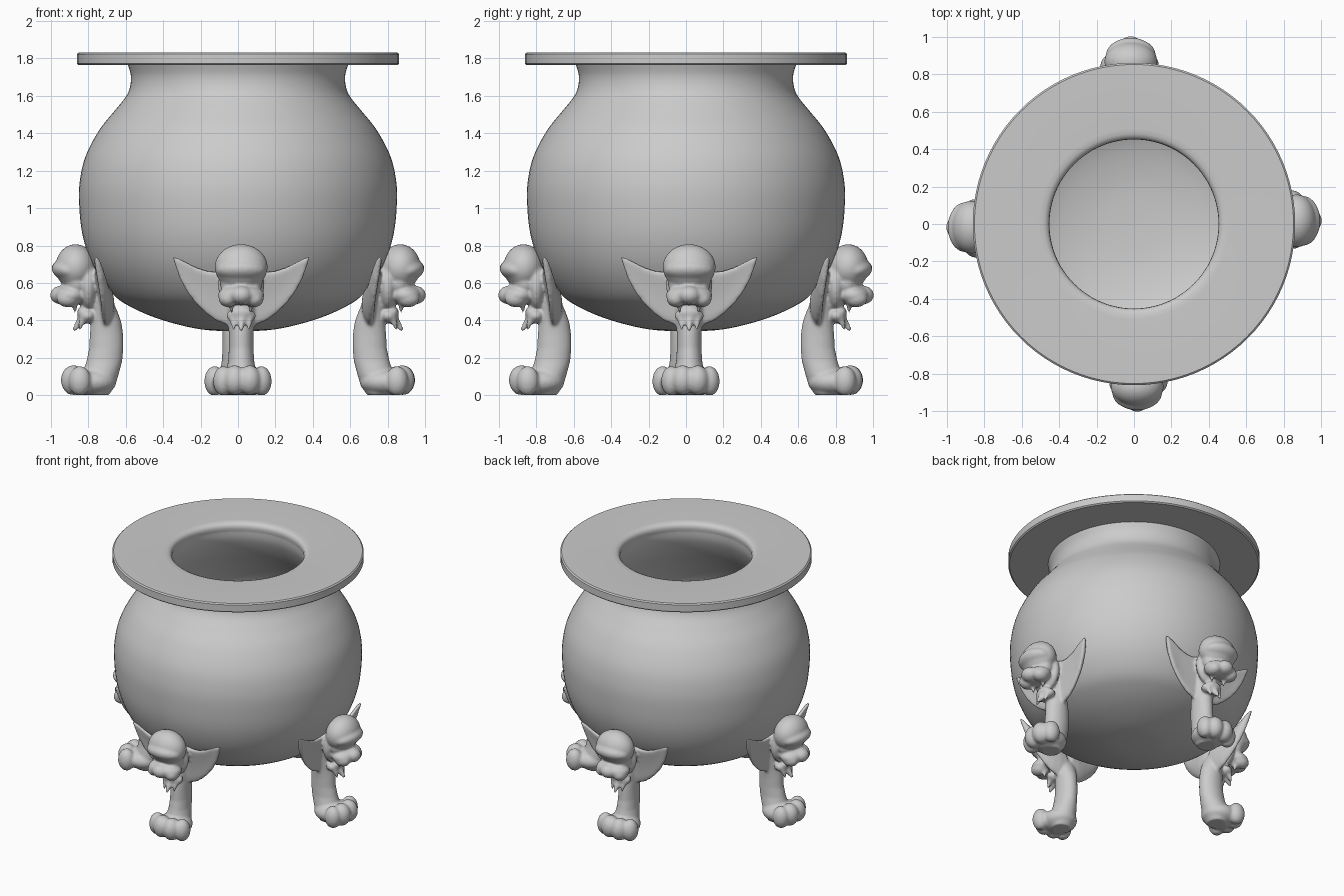
import bpy, bmesh, math
from mathutils import Matrix, Vector

if "Cube" in bpy.data.objects:
    bpy.data.objects.remove(bpy.data.objects["Cube"])


def spline(pts, n=5):
    """Catmull-Rom through 2D profile points."""
    out = []
    p = [pts[0]] + pts + [pts[-1]]
    for i in range(1, len(p) - 2):
        a, b, c, d = (Vector(q) for q in p[i - 1:i + 3])
        for k in range(n):
            t = k / n
            out.append(0.5 * (2 * b + (c - a) * t + (2 * a - 5 * b + 4 * c - d) * t * t
                              + (3 * b - a - 3 * c + d) * t ** 3))
    return out + [Vector(pts[-1])]


def loft(bm, rings, cap=True, closed=False):
    vs = [[bm.verts.new(p) for p in r] for r in rings]
    n = len(vs[0])
    pairs = list(zip(vs, vs[1:])) + ([(vs[-1], vs[0])] if closed else [])
    for a, b in pairs:
        for i in range(n):
            j = (i + 1) % n
            bm.faces.new((a[i], a[j], b[j], b[i]))
    if cap and not closed:
        bm.faces.new(vs[0])
        bm.faces.new(vs[-1])


def finish(bm, name, angle=40):
    bmesh.ops.recalc_face_normals(bm, faces=bm.faces)
    me = bpy.data.meshes.new(name)
    bm.to_mesh(me)
    bm.free()
    ob = bpy.data.objects.new(name, me)
    bpy.context.collection.objects.link(ob)
    bpy.ops.object.select_all(action='DESELECT')
    bpy.context.view_layer.objects.active = ob
    ob.select_set(True)
    bpy.ops.object.shade_smooth_by_angle(angle=math.radians(angle))
    return ob


def lathe(name, prof, closed=False, seg=96):
    bm = bmesh.new()
    loft(bm, [[(r * math.cos(2 * math.pi * i / seg), r * math.sin(2 * math.pi * i / seg), z)
               for i in range(seg)] for r, z in prof], closed=closed)
    return finish(bm, name)


# Pot body: outer wall up to the neck, then the inner wall down to the bowl floor
outer = [(.004, .34), (.2, .352), (.4, .4), (.56, .465), (.67, .54), (.77, .68), (.83, .85),
         (.85, 1.04), (.842, 1.17), (.81, 1.29), (.74, 1.42), (.66, 1.52), (.6, 1.595),
         (.577, 1.65), (.573, 1.71), (.59, 1.77)]
inner = [(.458, 1.77), (.47, 1.69), (.53, 1.57), (.65, 1.4), (.73, 1.24), (.755, 1.04),
         (.73, .85), (.65, .66), (.48, .52), (.25, .455), (.004, .44)]
lathe("pot_body", spline(outer) + spline(inner))

# Wide flat rim with a rounded inner lip
lathe("rim", [(.458, 1.765), (.452, 1.79), (.455, 1.808), (.464, 1.821), (.482, 1.829), (.51, 1.831),
              (.853, 1.831), (.862, 1.823), (.862, 1.772), (.853, 1.764)], closed=True)

# Goblin leg, modelled at the front: t = sideways, r = outward, z = up
leg = bmesh.new()


def blob(t, r, z, ht, hr, hz, tilt=0):
    m = (Matrix.Translation((t, -r, z)) @ Matrix.Rotation(math.radians(tilt), 4, 'X')
         @ Matrix.Diagonal((ht, hr, hz, 1)))
    bmesh.ops.create_uvsphere(leg, u_segments=28, v_segments=18, radius=1, matrix=m)


def spike(p0, p1, rad):
    a, b = (Vector((p[0], -p[1], p[2])) for p in (p0, p1))
    m = Matrix.Translation((a + b) / 2) @ (b - a).to_track_quat('Z', 'Y').to_matrix().to_4x4()
    bmesh.ops.create_cone(leg, cap_ends=True, segments=14, radius1=rad, radius2=rad * .25,
                          depth=(b - a).length, matrix=m)


# Shin column, rings of (z, r, half depth, half width)
ANG = [2 * math.pi * i / 24 for i in range(24)]
loft(leg, [[(hw * math.cos(a), -(r + hd * math.sin(a)), z) for a in ANG]
           for z, r, hd, hw in [(.58, .755, .05, .07), (.45, .715, .07, .075), (.39, .705, .082, .07),
                                (.32, .703, .09, .066), (.25, .704, .092, .066), (.18, .715, .096, .07),
                                (.11, .735, .097, .085), (.05, .745, .088, .085), (.0, .75, .06, .07)]])
# Foot and toes
blob(0, .78, .07, .12, .13, .075)
for t, r, z, s in [(-.095, .85, .075, .055), (-.035, .878, .08, .062),
                   (.045, .88, .08, .062), (.108, .845, .075, .055)]:
    blob(t, r, z, s, s + .005, .08)
# Skull, brow, cheeks, snout, nose
blob(0, .868, .685, .142, .108, .122)
blob(0, .9, .665, .135, .098, .06, -12)
blob(0, .8, .59, .125, .055, .14)
blob(0, .86, .6, .115, .075, .08)
blob(0, .895, .535, .125, .09, .055)
blob(0, .945, .535, .06, .06, .05)
for s in (-1, 1):
    blob(s * .07, .91, .515, .05, .06, .045)
    spike((s * .055, .875, .5), (s * .05, .87, .44), .022)
    spike((s * .045, .82, .42), (s * .04, .85, .35), .025)
# Lower jaw and beard tip
blob(0, .805, .425, .08, .05, .04)
blob(0, .83, .44, .06, .03, .035)
spike((0, .82, .42), (0, .88, .345), .035)

# Ears: cupped thin lofts swept out to a point, stations of (t, z low, z high, thickness)
for s in (-1, 1):
    rings = []
    for t, lo, hi, th in [(.02, .37, .67, .04), (.08, .375, .675, .04), (.13, .395, .662, .035),
                          (.18, .43, .665, .03), (.23, .475, .682, .026), (.28, .535, .705, .024),
                          (.325, .615, .728, .02), (.35, .685, .738, .016), (.365, .732, .744, .008)]:
        ring = []
        for a in ANG:
            c = math.sin(a)
            z = (lo + hi) / 2 + (hi - lo) / 2 * c
            cup = .1 * (hi - lo) * (c * c - .5)
            ring.append((s * t, -(.69 + .18 * (z - .36) + cup + th * math.cos(a)), z))
        rings.append(ring)
    loft(leg, rings)

for v in leg.verts:
    v.co.z = max(v.co.z, .0)
front = finish(leg, "front_leg", 180)

# Fuse the forms into one sculpted surface
rm = front.modifiers.new("fuse", 'REMESH')
rm.mode = 'VOXEL'
rm.voxel_size = .009
rm.use_smooth_shade = True
sm = front.modifiers.new("soften", 'SMOOTH')
sm.factor = .5
sm.iterations = 5
for m in ("fuse", "soften"):
    bpy.ops.object.modifier_apply(modifier=m)
front.data.transform(Matrix.Translation((.017, 0, 0)))

# Remaining three legs, turned around the pot
for k, name in enumerate(("right_leg", "back_leg", "left_leg"), 1):
    ob = bpy.data.objects.new(name, front.data)
    ob.rotation_euler.z = k * math.pi / 2
    bpy.context.collection.objects.link(ob)
